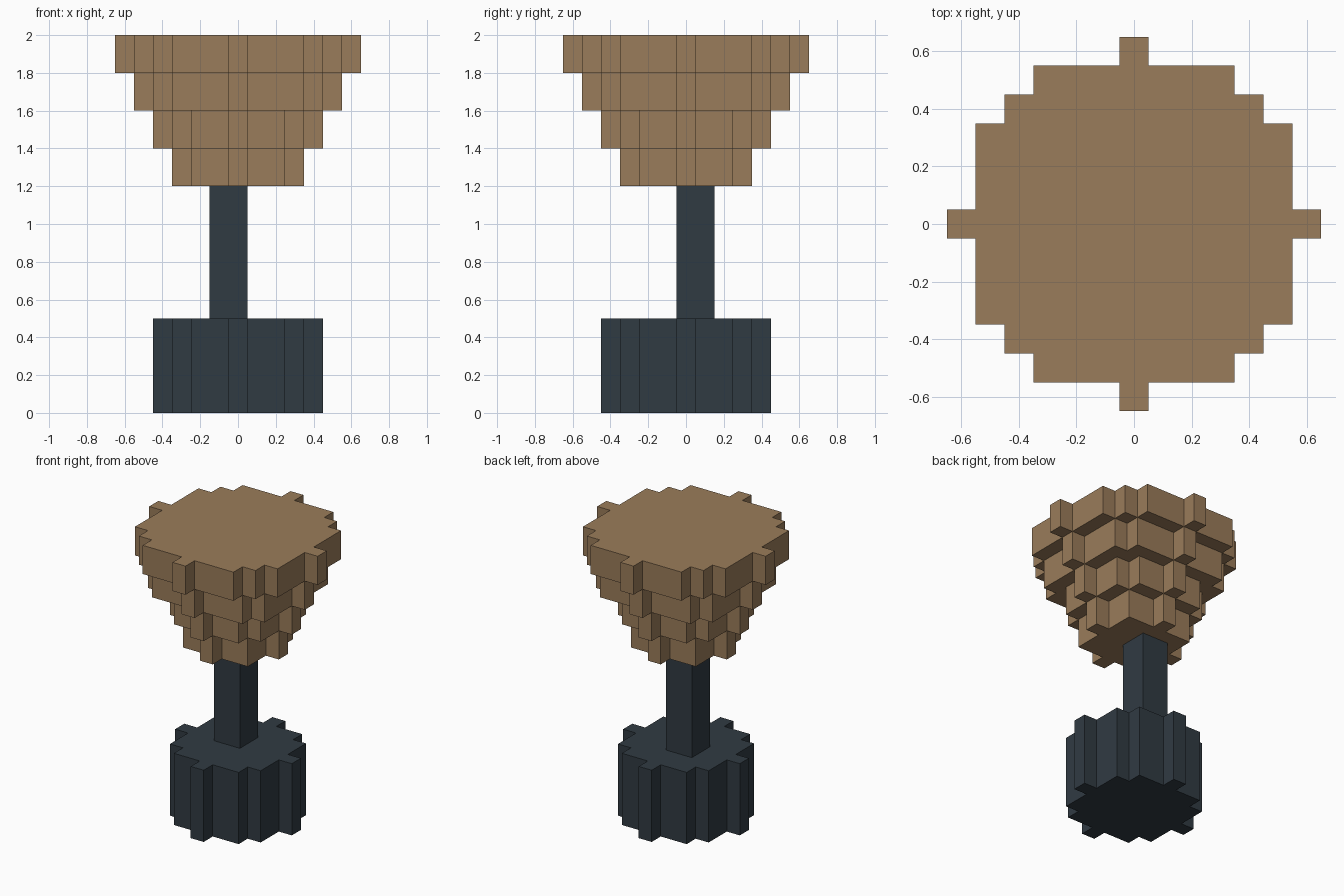
import bpy, bmesh
from math import radians
from mathutils import Vector

if "Cube" in bpy.data.objects:
    bpy.data.objects.remove(bpy.data.objects["Cube"])

U = 0.1  # voxel size


def material(name, rgb):
    m = bpy.data.materials.new(name)
    m.diffuse_color = (*rgb, 1)
    m.use_nodes = True
    m.node_tree.nodes["Principled BSDF"].inputs["Base Color"].default_value = m.diffuse_color
    return m


def disc(radius, z0, z1):
    """Cells of a blocky disc filling layers z0 to z1."""
    r = range(-radius, radius + 1)
    return {(x, y, z) for x in r for y in r for z in range(z0, z1)
            if x * x + y * y <= radius * radius}


def voxel_object(name, cells, mat):
    """Skin the cells with outside faces only, then merge flat regions."""
    bm = bmesh.new()
    for cell in cells:
        centre = Vector(cell) + Vector((0, 0, 0.5))
        for axis in range(3):
            for sign in (-1, 1):
                n = Vector((0, 0, 0))
                n[axis] = sign
                if tuple(int(c + d) for c, d in zip(cell, n)) in cells:
                    continue
                u, v = Vector((0, 0, 0)), Vector((0, 0, 0))
                u[(axis + 1) % 3] = 0.5
                v[(axis + 2) % 3] = 0.5 * sign
                mid = centre + n * 0.5
                corners = (mid - u - v, mid + u - v, mid + u + v, mid - u + v)
                bm.faces.new([bm.verts.new(p * U) for p in corners])
    bmesh.ops.remove_doubles(bm, verts=bm.verts[:], dist=0.001)
    bmesh.ops.dissolve_limit(bm, angle_limit=radians(1),
                             verts=bm.verts[:], edges=bm.edges[:])
    me = bpy.data.meshes.new(name)
    bm.to_mesh(me)
    bm.free()
    me.materials.append(mat)
    ob = bpy.data.objects.new(name, me)
    bpy.context.collection.objects.link(ob)
    return ob


dark = material("dark_slate", (0.030, 0.043, 0.055))
tan = material("tan", (0.323, 0.202, 0.103))

# Round base
voxel_object("base", disc(4, 0, 5), dark)

# Off-centre square stem
voxel_object("stem", {(x, y, z) for x in (-1, 0) for y in (0, 1)
                      for z in range(5, 12)}, dark)

# Stepped head, widening by one voxel every two layers
head = set()
for i in range(4):
    head |= disc(3 + i, 12 + 2 * i, 14 + 2 * i)
voxel_object("head", head, tan)
